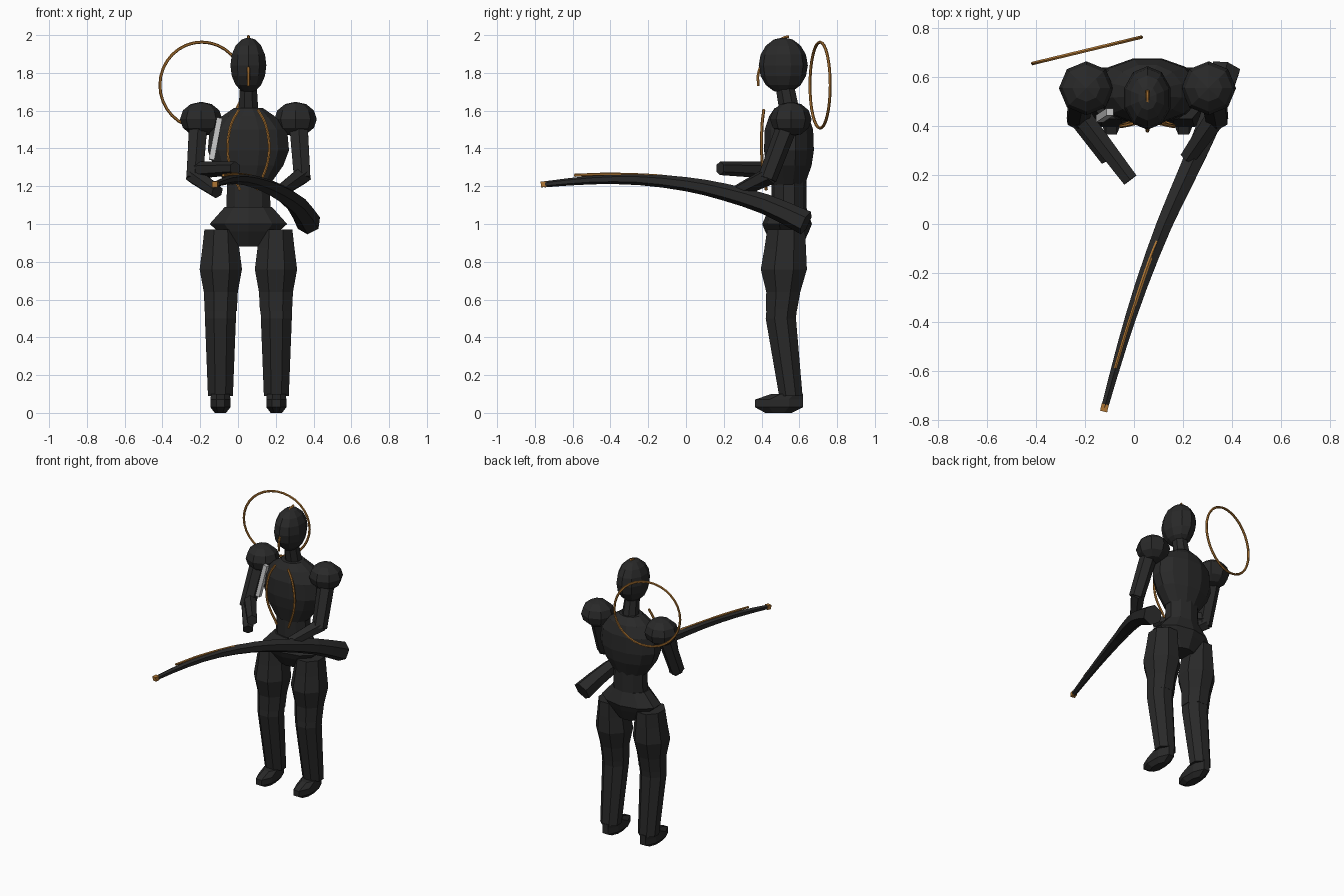
import bpy, bmesh, math
from mathutils import Vector, Matrix

if "Cube" in bpy.data.objects:
    bpy.data.objects.remove(bpy.data.objects["Cube"])

CX = 0.055  # body centre line


def material(name, rgb, rough=0.6):
    m = bpy.data.materials.new(name)
    m.use_nodes = True
    m.diffuse_color = (*rgb, 1)
    bsdf = m.node_tree.nodes["Principled BSDF"]
    bsdf.inputs["Base Color"].default_value = (*rgb, 1)
    bsdf.inputs["Roughness"].default_value = rough
    return m


dark = material("charcoal", (0.022, 0.022, 0.022))
gold = material("bronze", (0.45, 0.19, 0.035))
pale = material("pale_grey", (0.55, 0.55, 0.55))


def finish(name, bm, mat):
    bmesh.ops.recalc_face_normals(bm, faces=bm.faces)
    mesh = bpy.data.meshes.new(name)
    bm.to_mesh(mesh)
    bm.free()
    mesh.materials.append(mat)
    ob = bpy.data.objects.new(name, mesh)
    bpy.context.collection.objects.link(ob)
    return ob


def skin(name, rings, mat, closed=False):
    """Bridge successive rings of points; cap the ends unless closed."""
    bm = bmesh.new()
    loops = [[bm.verts.new(p) for p in ring] for ring in rings]
    pairs = list(zip(loops, loops[1:]))
    if closed:
        pairs.append((loops[-1], loops[0]))
    else:
        bm.faces.new(loops[0])
        bm.faces.new(loops[-1])
    n = len(loops[0])
    for a, b in pairs:
        for i in range(n):
            j = (i + 1) % n
            bm.faces.new((a[i], a[j], b[j], b[i]))
    return finish(name, bm, mat)


def stack(name, x, levels, sides=8, mat=dark):
    """Horizontal rings given as (z, y, half width, half depth)."""
    grow = 1 / math.cos(math.pi / sides)
    angles = [math.tau * (i + 0.5) / sides for i in range(sides)]
    return skin(name, [[(x + rx * grow * math.cos(a), y + ry * grow * math.sin(a), z)
                        for a in angles] for z, y, rx, ry in levels], mat)


def tube(name, path, radii, sides=6, mat=dark, up=(0, 0, 1)):
    """Ring of points swept along a path with a radius at each point."""
    pts = [Vector(p) for p in path]
    rings = []
    for k, p in enumerate(pts):
        t = (pts[min(k + 1, len(pts) - 1)] - pts[max(k - 1, 0)]).normalized()
        side = t.cross(Vector(up)).normalized()
        top = side.cross(t)
        r = radii[k] if isinstance(radii, list) else radii
        rings.append([p + r * (math.cos(a) * side + math.sin(a) * top)
                      for a in (math.tau * (i + 0.5) / sides for i in range(sides))])
    return skin(name, rings, mat)


def smooth_path(pts, steps=4):
    """Catmull-Rom points through the given ones."""
    v = [Vector(p) for p in pts]
    v = [2 * v[0] - v[1]] + v + [2 * v[-1] - v[-2]]
    out = []
    for a, b, c, d in zip(v, v[1:], v[2:], v[3:]):
        for s in range(steps):
            t = s / steps
            out.append(0.5 * (2 * b + (c - a) * t + (2 * a - 5 * b + 4 * c - d) * t * t
                              + (3 * b - a - 3 * c + d) * t ** 3))
    return out + [v[-2]]


def ball(name, loc, size, segments, rings):
    bm = bmesh.new()
    bmesh.ops.create_uvsphere(bm, u_segments=segments, v_segments=rings, radius=1)
    bmesh.ops.transform(bm, verts=bm.verts,
                        matrix=Matrix.Translation(loc) @ Matrix.Diagonal((*size, 1)))
    return finish(name, bm, dark)


# Head, neck and trunk
ball("head", (CX, 0.515, 1.84), (0.1, 0.13, 0.148), 10, 8)
stack("neck", CX, [(1.56, 0.555, 0.055, 0.055), (1.72, 0.525, 0.045, 0.05)])
stack("chest", CX, [(1.21, 0.54, 0.115, 0.09), (1.31, 0.545, 0.185, 0.12),
                    (1.39, 0.545, 0.215, 0.132), (1.5, 0.545, 0.205, 0.128),
                    (1.57, 0.545, 0.14, 0.105), (1.615, 0.54, 0.075, 0.07)], 12)
stack("waist", CX, [(1.06, 0.545, 0.118, 0.088), (1.23, 0.545, 0.112, 0.088)], 10)
stack("pelvis", CX, [(0.88, 0.54, 0.08, 0.07), (0.96, 0.535, 0.16, 0.11),
                     (1.0, 0.535, 0.205, 0.125), (1.09, 0.54, 0.125, 0.092)], 10)

# Limbs, both sides
for s, label in ((1, "left"), (-1, "right")):
    def at(dx, y, z):
        return (CX + s * dx, y, z)

    ball(label + "_shoulder", at(0.25, 0.555, 1.555), (0.112, 0.11, 0.092), 8, 6)
    tube(label + "_upper_arm", [at(0.265, 0.54, 1.53), at(0.285, 0.43, 1.24)],
         [0.056, 0.05], up=(0, 1, 0))
    tube(label + "_forearm", [at(0.29, 0.45, 1.26), at(0.165, 0.27, 1.17)], [0.05, 0.036])
    stack(label + "_thigh", CX + s * 0.146,
          [(0.54, 0.505, 0.085, 0.082), (0.64, 0.515, 0.09, 0.09),
           (0.76, 0.518, 0.112, 0.122), (0.87, 0.525, 0.098, 0.11),
           (0.97, 0.53, 0.087, 0.1)])
    stack(label + "_shin", CX + s * 0.148,
          [(0.09, 0.555, 0.066, 0.062), (0.5, 0.502, 0.082, 0.08),
           (0.64, 0.515, 0.086, 0.08)])
    stack(label + "_foot", CX + s * 0.148,
          [(0.0, 0.49, 0.03, 0.07), (0.03, 0.492, 0.053, 0.127),
           (0.07, 0.492, 0.053, 0.127), (0.1, 0.535, 0.05, 0.085)])

    # Curved trim on the breast
    tube(label + "_chest_trim",
         smooth_path([at(0.05, 0.412, 1.605), at(0.09, 0.403, 1.53), at(0.11, 0.4, 1.42),
                      at(0.098, 0.405, 1.31), at(0.045, 0.425, 1.18)]),
         0.008, mat=gold, up=(0, 1, 0))

# Raised second forearm and the pale rod beside the right shoulder
tube("raised_forearm", [(-0.22, 0.45, 1.285), (-0.015, 0.18, 1.295)], [0.045, 0.036])
tube("pale_rod", [(-0.14, 0.43, 1.34), (-0.098, 0.458, 1.56)], 0.021, 4, pale, up=(0, 1, 0))

# Long curved blade with its tip and upper trim
blade_path = [(0.375, 0.635, 1.005), (0.31, 0.42, 1.105), (0.215, 0.2, 1.17),
              (0.125, 0, 1.211), (0.03, -0.25, 1.236), (-0.05, -0.5, 1.233),
              (-0.12, -0.75, 1.21)]
steps = 2
count = (len(blade_path) - 1) * steps
tube("curved_blade", smooth_path(blade_path, steps),
     [0.066 - 0.05 * (k / count) ** 0.8 for k in range(count + 1)], 6)
tube("blade_tip", [(-0.117, -0.735, 1.212), (-0.124, -0.765, 1.209)], 0.021, 4, gold)
tube("blade_trim", smooth_path([(-0.077, -0.59, 1.258), (-0.02, -0.4, 1.264),
                                (0.06, -0.16, 1.256), (0.125, 0, 1.236)]),
     0.008, mat=gold)

# Crest from the brow over the crown
tube("head_crest", smooth_path([(CX, 0.383, 1.73), (CX, 0.386, 1.81), (CX, 0.45, 1.94),
                                (CX, 0.51, 1.982), (CX, 0.545, 1.993)]),
     0.008, mat=gold, up=(1, 0, 0))

# Tilted hoop behind the right shoulder
centre = Vector((-0.192, 0.71, 1.735))
along = Vector((0.455, 0.11, 0)).normalized()
normal = along.cross(Vector((0, 0, 1)))
hoop = []
for k in range(32):
    a = math.tau * k / 32
    out = along * math.cos(a) + Vector((0, 0, math.sin(a)))
    hoop.append([centre + out * (0.228 + 0.008 * math.cos(b)) + normal * 0.008 * math.sin(b)
                 for b in (math.tau * i / 6 for i in range(6))])
skin("hoop", hoop, gold, closed=True)
